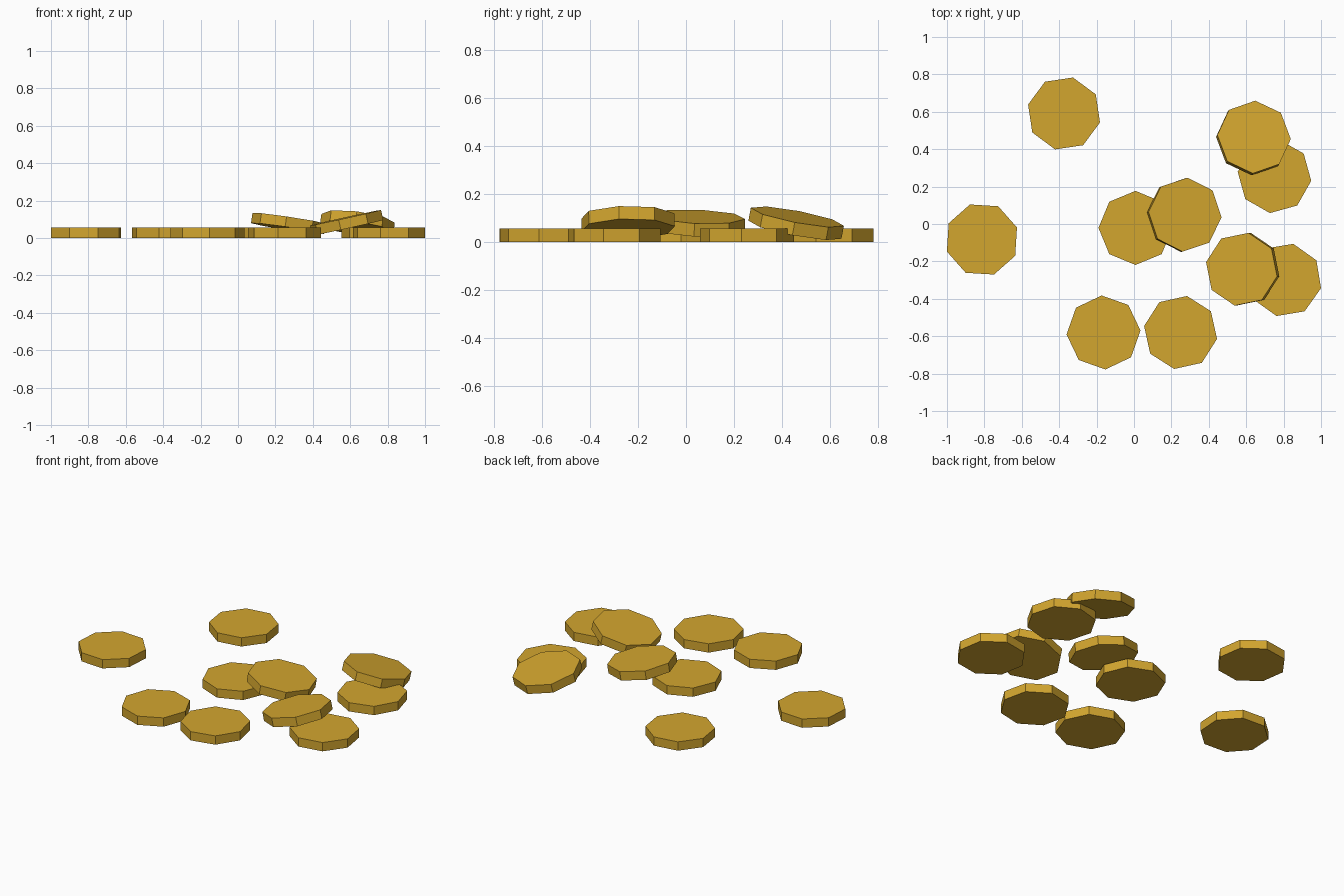
import bpy, bmesh, math
from mathutils import Matrix, Vector

if "Cube" in bpy.data.objects:
    bpy.data.objects.remove(bpy.data.objects["Cube"])

RADIUS, THICK = 0.198, 0.055

gold = bpy.data.materials.new("gold")
gold.diffuse_color = (0.65, 0.38, 0.028, 1)
gold.use_nodes = True
gold.node_tree.nodes["Principled BSDF"].inputs["Base Color"].default_value = gold.diffuse_color


def coin(name, x, y, spin, top=THICK, slope=(0, 0)):
    """Eight-sided coin; (x, y, top) is the middle of its top face, slope its uphill gradient."""
    bm = bmesh.new()
    bmesh.ops.create_cone(bm, cap_ends=True, segments=8,
                          radius1=RADIUS, radius2=RADIUS, depth=THICK)
    # first vertex onto the +x axis, then the top face onto the origin
    first = math.atan2(*list(bm.verts)[0].co.yx)
    turn = Matrix.Rotation(math.radians(spin) - first, 4, 'Z')
    drop = Matrix.Translation((0, 0, -THICK / 2))
    normal = Vector((-slope[0], -slope[1], 1))
    tilt = Vector((0, 0, 1)).rotation_difference(normal).to_matrix().to_4x4()
    mesh = bpy.data.meshes.new(name)
    bm.to_mesh(mesh)
    bm.free()
    mesh.materials.append(gold)
    obj = bpy.data.objects.new(name, mesh)
    obj.matrix_world = Matrix.Translation((x, y, top)) @ tilt @ drop @ turn
    bpy.context.collection.objects.link(obj)


# coins lying flat: x, y, spin
flat = [(-0.374, 0.591, 31), (-0.813, -0.083, 19), (0.008, -0.021, 0),
        (-0.163, -0.58, 3), (0.249, -0.58, 35), (0.807, -0.299, 32),
        (0.751, 0.255, -7)]
for i, (x, y, spin) in enumerate(flat, 1):
    coin(f"flat_coin_{i}", x, y, spin)

# coins leaning on a neighbour: x, y, spin, top height, uphill gradient
leaning = [(0.273, 0.05, -4, 0.105, (-0.149, -0.04)),
           (0.575, -0.242, 34, 0.108, (0.22, 0.015)),
           (0.642, 0.465, -2.5, 0.1045, (-0.13, -0.19))]
for i, (x, y, spin, top, slope) in enumerate(leaning, 1):
    coin(f"leaning_coin_{i}", x, y, spin, top, slope)
